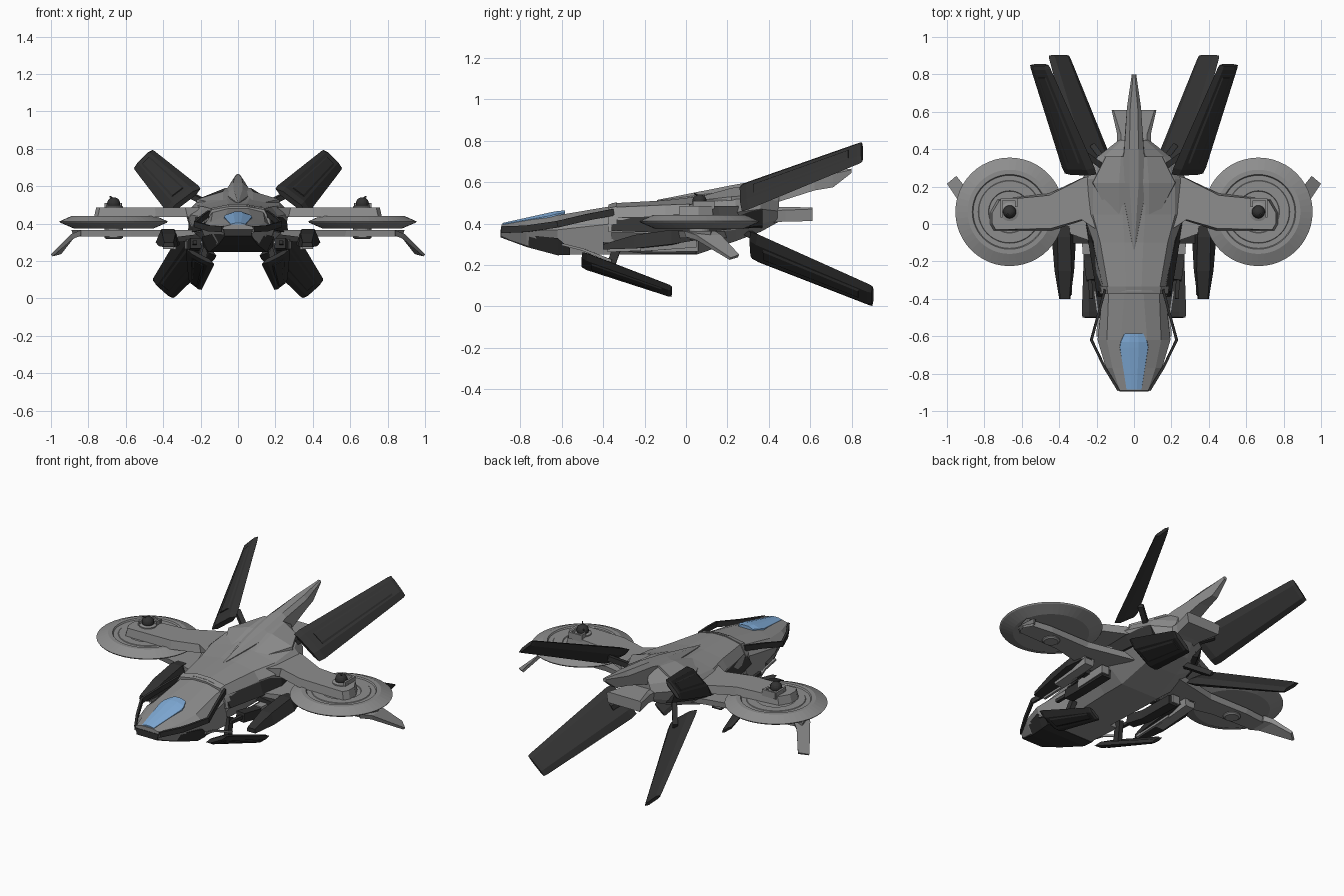
import bpy, bmesh, math
from mathutils import Vector


def mat(name, c):
    m = bpy.data.materials.new(name)
    m.diffuse_color = (*c, 1)
    return m


GREY = mat("hull_grey", (0.27, 0.27, 0.27))
DARK = mat("dark_panel", (0.032, 0.032, 0.032))
BLUE = mat("canopy_blue", (0.22, 0.42, 0.70))


def finish(name, bm, m=None, mirror=False):
    bmesh.ops.remove_doubles(bm, verts=bm.verts, dist=1e-5)
    bmesh.ops.recalc_face_normals(bm, faces=bm.faces)
    me = bpy.data.meshes.new(name)
    bm.to_mesh(me)
    bm.free()
    ob = bpy.data.objects.new(name, me)
    bpy.context.collection.objects.link(ob)
    me.materials.append(m or GREY)
    if mirror:
        mod = ob.modifiers.new("mirror", 'MIRROR')
        mod.use_mirror_merge = False
    return ob


def loft(name, rings, m=None, mirror=False):
    bm = bmesh.new()
    vs = [[bm.verts.new(p) for p in r] for r in rings]
    n = len(vs[0])
    for a, b in zip(vs, vs[1:]):
        for i in range(n):
            j = (i + 1) % n
            bm.faces.new((a[i], a[j], b[j], b[i]))
    bm.faces.new(vs[0])
    bm.faces.new(vs[-1])
    return finish(name, bm, m, mirror)


def hull(name, sections, m=None):
    """Sections are (y, half profile of x,z from top to bottom), mirrored into rings."""
    rings = []
    for y, half in sections:
        rings.append([(x, y, z) for x, z in half] + [(-x, y, z) for x, z in reversed(half)])
    return loft(name, rings, m)


def prism(name, outline, z0, z1, m=None, inset=0.0):
    c = sum((Vector(p) for p in outline), Vector((0, 0))) / len(outline)
    top = [(*(Vector(p) + (c - Vector(p)).normalized() * inset), z1) for p in outline]
    return loft(name, [[(x, y, z0) for x, y in outline], top], m, True)


def beam(name, pts, w, h, m=None):
    """Mirrored bar of rectangular section along a path."""
    rings = []
    P = [Vector(p) for p in pts]
    for i, p in enumerate(P):
        d = (P[min(i + 1, len(P) - 1)] - P[max(i - 1, 0)]).normalized()
        ref = Vector((0, 0, 1)) if abs(d.z) < 0.9 else Vector((0, 1, 0))
        s = d.cross(ref).normalized() * w / 2
        u = s.normalized().cross(d) * h / 2
        rings.append([p + s + u, p - s + u, p - s - u, p + s - u])
    return loft(name, rings, m, True)


def petal(name, a0, b0, a1, b1, t):
    """Long armoured plate between root edge a0-b0 and tip edge a1-b1, with a raised panel."""
    a0, b0, a1, b1 = map(Vector, (a0, b0, a1, b1))
    n = (b0 - a0).cross(a1 - a0).normalized()
    if n.x < 0:
        n = -n

    def ring(f, w, th, off=0.0):
        a, b = a0.lerp(a1, f), b0.lerp(b1, f)
        c = (a + b) / 2
        a, b = c + (a - c) * w, c + (b - c) * w
        o = n * off
        return [a + o, a.lerp(b, .18) + n * th + o, a.lerp(b, .75) + n * th + o,
                b + o, a.lerp(b, .8) - n * th + o, a.lerp(b, .2) - n * th + o]
    loft(name, [ring(0, .94, t * .6), ring(.06, 1, t), ring(.97, 1, t * .7), ring(1, .96, t * .4)], DARK, True)
    loft(name + "_panel", [ring(.12, .5, t * .5, t * .7), ring(.9, .5, t * .4, t * .5)], DARK, True)


def lathe(name, prof, c, m=None, seg=48):
    rings = [[(c[0] + r * math.cos(2 * math.pi * k / seg), c[1] + r * math.sin(2 * math.pi * k / seg), z)
              for k in range(seg)] for r, z in prof]
    return loft(name, rings, m, True)


# Cockpit and nose
hull("cockpit", [
    (-.89, [(.035, .395), (.075, .385), (.085, .36), (.07, .335)]),
    (-.77, [(.06, .415), (.115, .39), (.15, .365), (.11, .295)]),
    (-.62, [(.07, .44), (.145, .41), (.195, .37), (.15, .25)]),
    (-.35, [(.05, .486), (.135, .465), (.165, .40), (.17, .25)])])
hull("canopy", [
    (-.885, [(.015, .403), (.04, .397), (.04, .38)]),
    (-.66, [(.025, .453), (.075, .437), (.08, .41)]),
    (-.63, [(.025, .459), (.07, .445), (.075, .42)]),
    (-.585, [(.02, .464), (.05, .453), (.05, .43)])], BLUE)
hull("chin_plate", [
    (-.895, [(.078, .372), (.07, .333)]),
    (-.77, [(.138, .345), (.105, .287)]),
    (-.62, [(.192, .33), (.155, .247)]),
    (-.56, [(.187, .28), (.16, .248)])], DARK)
beam("cheek_frame", [(.155, -.35, .455), (.19, -.48, .43), (.228, -.62, .397), (.155, -.77, .375),
                     (.082, -.89, .37)], .014, .032, DARK)

# Main fuselage
hull("fuselage", [
    (-.36, [(.04, .498), (.135, .478), (.165, .42), (.19, .36), (.12, .25)]),
    (-.10, [(.05, .512), (.18, .49), (.215, .44), (.23, .35), (.13, .25)]),
    (.05, [(.06, .53), (.22, .495), (.27, .45), (.25, .35), (.13, .25)]),
    (.24, [(.07, .565), (.22, .515), (.28, .455), (.21, .37), (.11, .315)]),
    (.36, [(.06, .58), (.16, .52), (.195, .47), (.15, .40), (.09, .36)]),
    (.45, [(.04, .56), (.06, .51), (.08, .46), (.07, .42), (.05, .41)])])
hull("rear_saddle", [
    (.03, [(.08, .52), (.12, .508), (.12, .46)]),
    (.22, [(.08, .572), (.22, .53), (.23, .46)]),
    (.36, [(.07, .59), (.15, .54), (.16, .46)])])
hull("collar", [
    (-.375, [(.04, .492), (.14, .475), (.17, .42), (.18, .36)]),
    (-.335, [(.045, .504), (.145, .483), (.175, .42), (.2, .36)])])
loft("side_band", [[(.16, -.36, .43), (.202, -.36, .365), (.15, -.36, .365)],
                   [(.22, -.10, .435), (.244, -.10, .355), (.19, -.10, .355)],
                   [(.26, .05, .435), (.268, .05, .355), (.2, .05, .355)],
                   [(.27, .24, .445), (.225, .24, .375), (.18, .24, .375)],
                   [(.19, .37, .47), (.16, .37, .39), (.12, .37, .38)]], DARK, True)

# Tail spine and rear tailplane
hull("tail_spine", [
    (-.14, [(.002, .514), (.003, .51), (.004, .50)]),
    (.22, [(.025, .585), (.07, .56), (.075, .50)]),
    (.40, [(.025, .618), (.052, .598), (.055, .49)]),
    (.62, [(.02, .645), (.038, .62), (.035, .56)]),
    (.71, [(.012, .655), (.025, .64), (.02, .575)]),
    (.80, [(.005, .665), (.012, .66), (.008, .645)])])
hull("tailplane", [
    (.34, [(.07, .48), (.09, .46), (.08, .40)]),
    (.48, [(.07, .48), (.09, .465), (.08, .41)]),
    (.61, [(.11, .478), (.12, .47), (.11, .412)])])

# Upper and lower rear petals, front skids, with struts
petal("upper_petal", (.195, .265, .59), (.375, .27, .455), (.455, .85, .795), (.558, .85, .695), .024)
petal("lower_petal", (.11, .32, .225), (.30, .31, .365), (.345, .90, .0), (.458, .90, .10), .024)
petal("front_skid", (.125, -.50, .185), (.28, -.50, .265), (.195, -.07, .045), (.265, -.07, .10), .018)
beam("upper_strut", [(.13, .28, .49), (.27, .38, .56)], .03, .03, DARK)
beam("lower_strut", [(.10, .26, .38), (.22, .42, .28)], .03, .03, DARK)
beam("skid_strut", [(.17, -.33, .29), (.19, -.37, .18)], .03, .04, DARK)
beam("skid_pipe", [(.195, -.60, .30), (.19, -.5, .275), (.21, -.36, .22)], .012, .012)

# Rotor arms above and below the discs
C = (.665, .065)
prism("upper_arm", [(.15, -.06), (.27, .02), (.44, -.035), (.75, -.035), (.77, 0), (.77, .06),
                    (.73, .13), (.45, .165), (.26, .255), (.15, .28)], .435, .485, None, .012)
prism("lower_arm", [(.15, -.12), (.35, -.05), (.58, .0), (.86, .015), (.89, .12), (.72, .14),
                    (.45, .14), (.15, .20)], .365, .33, None, .012)
loft("wingtip_fin", [[(.84, -.01, .365), (.84, .14, .365), (.84, .13, .335), (.84, .0, .335)],
                     [(.89, .05, .345), (.88, .17, .345), (.88, .16, .32), (.88, .05, .32)],
                     [(1.0, .215, .235), (.95, .257, .25), (.945, .25, .237), (.99, .21, .225)]], None, True)

# Rotor discs with stepped rings, hubs and brackets
lathe("rotor_disc", [(.01, .432), (.11, .432), (.113, .436), (.165, .436), (.168, .433), (.195, .433),
                     (.20, .441), (.225, .441), (.29, .412), (.285, .405), (.215, .375), (.01, .375)], C)
lathe("rotor_shaft", [(.05, .49), (.05, .325), (.04, .318)], C, None, 24)
lathe("hub_collar", [(.05, .48), (.05, .492), (.035, .497)], C, None, 24)
ball = lathe("hub_ball", [(.034 * math.sin(math.pi * k / 10) + 1e-3, .507 + .034 * math.cos(math.pi * k / 10))
                          for k in range(11)], C, DARK, 20)
for k, (x, y, dx, dy) in enumerate([(.708, .085, .006, .05), (.665, .132, .045, .006), (.63, .11, .006, .02)]):
    prism(f"hub_bracket_{k}", [(x - dx, y - dy), (x + dx, y - dy), (x + dx, y + dy), (x - dx, y + dy)], .47, .51)
beam("hub_antenna", [(.64, .09, .52), (.685, .04, .545)], .006, .006, DARK)

# Gun pods slung under the arms
loft("gun_pod", [[(.345, -.40, .30), (.395, -.40, .30), (.40, -.40, .275), (.34, -.40, .275)],
                 [(.335, -.25, .345), (.405, -.25, .345), (.425, -.25, .28), (.32, -.25, .28)],
                 [(.34, -.07, .37), (.41, -.07, .37), (.44, -.07, .30), (.31, -.07, .29)],
                 [(.35, .05, .36), (.40, .05, .36), (.40, .05, .32), (.35, .05, .32)]], DARK, True)
loft("pod_housing", [[(.345, -.22, .335), (.40, -.22, .335), (.40, -.22, .265), (.345, -.22, .265)],
                     [(.33, .05, .36), (.41, .05, .36), (.40, .05, .285), (.34, .05, .285)]], None, True)
beam("inner_engine", [(.225, -.30, .295), (.24, -.18, .28), (.245, .05, .28)], .06, .055, DARK)
beam("inner_cowl", [(.25, -.16, .29), (.26, .06, .29)], .05, .05)
beam("inner_barrel", [(.23, -.40, .30), (.24, -.15, .29)], .02, .02, DARK)
beam("pod_link", [(.20, -.08, .33), (.36, -.08, .31)], .05, .03, DARK)
beam("pod_barrel", [(.34, -.38, .27), (.34, -.10, .28)], .015, .015)
